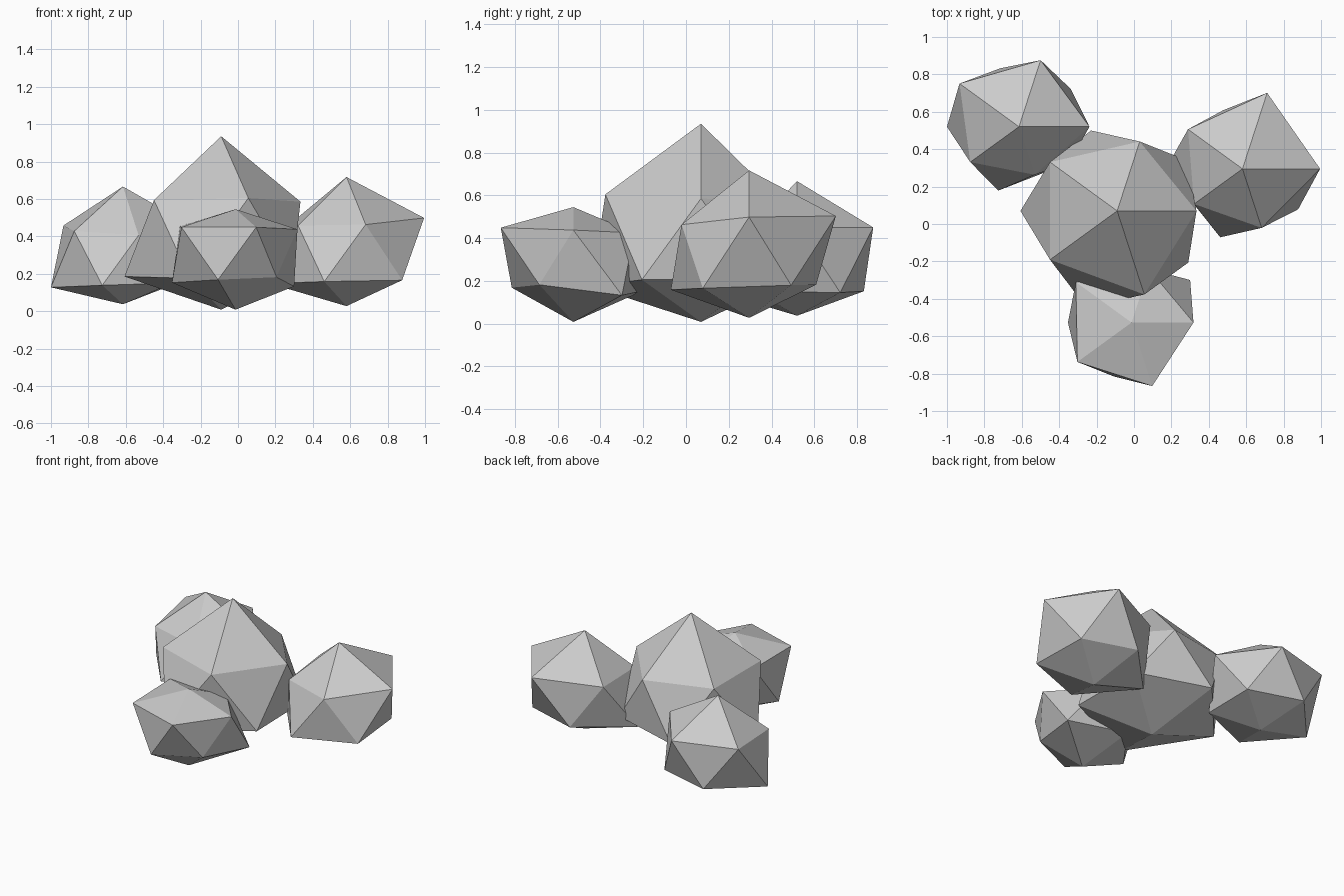
import bpy
import bmesh
from math import radians, cos, sin
from mathutils import Vector

cube = bpy.data.objects.get("Cube")
if cube:
    bpy.data.objects.remove(cube, do_unlink=True)

# Stone colour
stone = bpy.data.materials.new("grey_stone")
stone.use_nodes = True
colour = (0.6, 0.6, 0.6, 1.0)
stone.diffuse_color = colour
stone.node_tree.nodes["Principled BSDF"].inputs["Base Color"].default_value = colour

SQUASH = 0.85  # vertical flattening shared by all rocks


def rock(name, centre, top, bottom, upper, lower):
    """Uneven icosahedron: two staggered rings of five points plus two poles.
    Ring radii run counter-clockwise, upper from +x, lower from 36 degrees."""
    bm = bmesh.new()
    c = Vector(centre)

    def ring(radii, start, side):
        points = []
        for i, r in enumerate(radii):
            a = radians(start + 72 * i)
            points.append(bm.verts.new(
                c + Vector((r * cos(a), r * sin(a), side * SQUASH * r / 2))))
        return points

    up, low = ring(upper, 0, 1), ring(lower, 36, -1)
    peak = bm.verts.new(c + Vector((0, 0, top)))
    base = bm.verts.new(c - Vector((0, 0, bottom)))
    for i in range(5):
        j = (i + 1) % 5
        bm.faces.new((peak, up[i], up[j]))
        bm.faces.new((up[i], low[i], up[j]))
        bm.faces.new((low[i], low[j], up[j]))
        bm.faces.new((base, low[j], low[i]))
    bmesh.ops.recalc_face_normals(bm, faces=bm.faces)
    mesh = bpy.data.meshes.new(name)
    bm.to_mesh(mesh)
    bm.free()
    mesh.materials.append(stone)
    obj = bpy.data.objects.new(name, mesh)
    bpy.context.collection.objects.link(obj)


# Large rock in the middle
rock("main_rock", (-0.09, 0.07, 0.405), 0.53, 0.397,
     (0.424, 0.39, 0.444, 0.444, 0.47), (0.46, 0.452, 0.517, 0.54, 0.47))
# Smaller rocks around it
rock("back_right_rock", (-0.615, 0.52, 0.291), 0.375, 0.254,
     (0.377, 0.374, 0.393, 0.322, 0.27), (0.343, 0.328, 0.385, 0.359, 0.33))
rock("left_rock", (0.58, 0.295, 0.322), 0.395, 0.295,
     (0.415, 0.427, 0.36, 0.32, 0.332), (0.335, 0.33, 0.41, 0.385, 0.368))
rock("front_rock", (-0.013, -0.527, 0.297), 0.248, 0.289,
     (0.331, 0.3, 0.368, 0.358, 0.357), (0.387, 0.34, 0.34, 0.303, 0.271))
